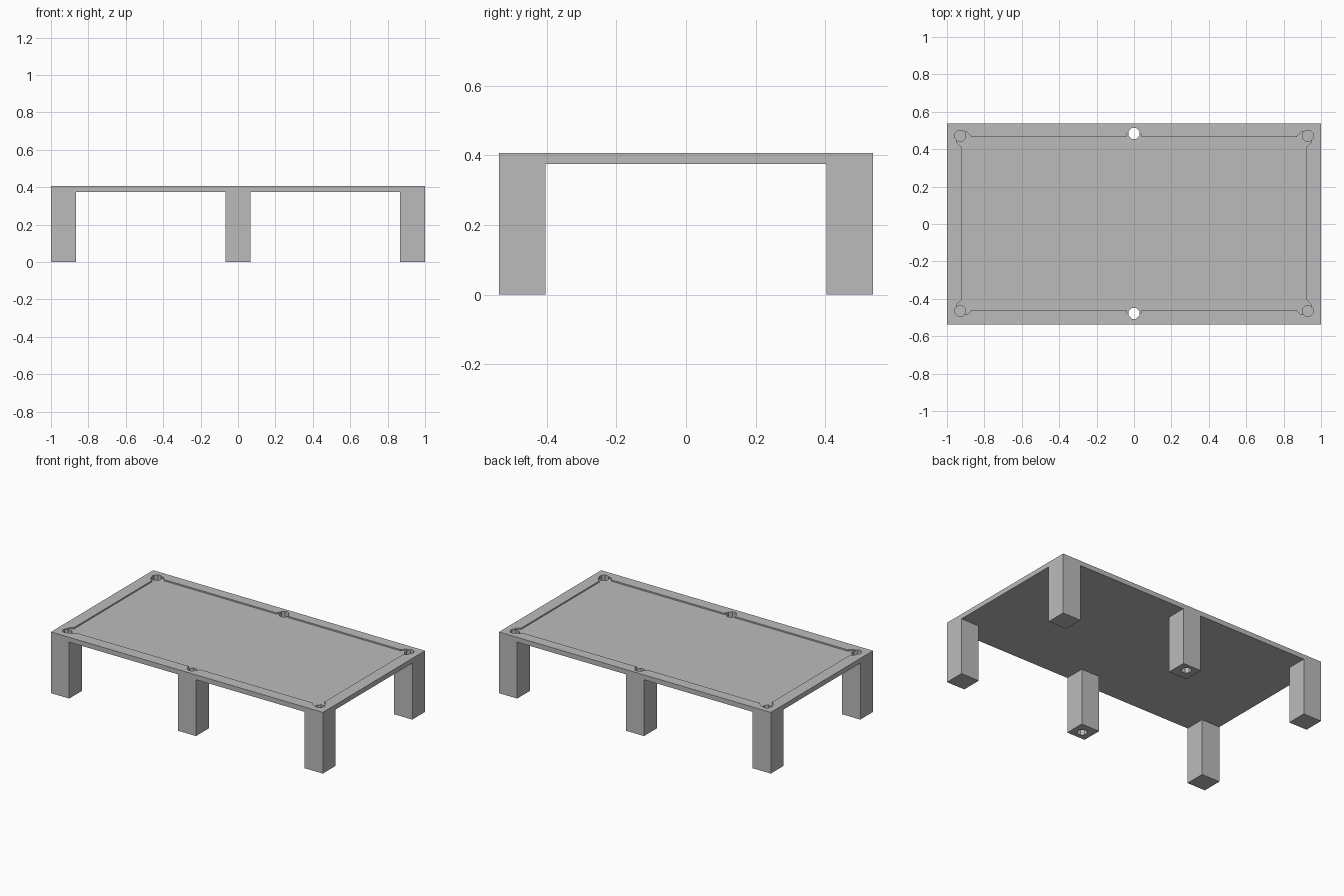
import bpy
import bmesh
import math
from mathutils import Matrix

cube = bpy.data.objects.get("Cube")
if cube:
    bpy.data.objects.remove(cube, do_unlink=True)

GREY = (0.5, 0.5, 0.5, 1.0)
mat = bpy.data.materials.new("plain grey")
mat.use_nodes = True
mat.diffuse_color = GREY
mat.node_tree.nodes["Principled BSDF"].inputs["Base Color"].default_value = GREY

HALF_Y, BED, TOP = 0.537, 0.398, 0.407
SLAB_BOTTOM, LEG = 0.375, 0.134
SHIFT = 0.003  # playing area sits slightly towards the back


def make(name, bm):
    mesh = bpy.data.meshes.new(name)
    bm.to_mesh(mesh)
    bm.free()
    mesh.materials.append(mat)
    obj = bpy.data.objects.new(name, mesh)
    bpy.context.scene.collection.objects.link(obj)
    return obj


def box(name, x0, x1, y0, y1, z0, z1):
    bm = bmesh.new()
    m = Matrix.Translation(((x0 + x1) / 2, (y0 + y1) / 2, (z0 + z1) / 2))
    m = m @ Matrix.Diagonal((x1 - x0, y1 - y0, z1 - z0, 1))
    bmesh.ops.create_cube(bm, size=1, matrix=m)
    return make(name, bm)


def prism(name, x, y, z0, z1, r, sides=8):
    bm = bmesh.new()
    m = Matrix.Translation((x, y, (z0 + z1) / 2)) @ Matrix.Rotation(math.pi / sides, 4, "Z")
    bmesh.ops.create_cone(bm, cap_ends=True, segments=sides, radius1=r, radius2=r,
                          depth=z1 - z0, matrix=m)
    return make(name, bm)


def combine(obj, tool, operation, keep=False):
    mod = obj.modifiers.new("cut", "BOOLEAN")
    mod.operation, mod.object, mod.solver = operation, tool, "EXACT"
    bpy.context.view_layer.objects.active = obj
    bpy.ops.object.modifier_apply(modifier=mod.name)
    if not keep:
        bpy.data.objects.remove(tool, do_unlink=True)


# Table slab with six square legs, and the raised rim around the bed
body = box("table_body", -1, 1, -HALF_Y, HALF_Y, SLAB_BOTTOM, BED)
rim = box("rim", -1, 1, -HALF_Y, HALF_Y, BED, TOP)
for x in (-1, -LEG / 2, 1 - LEG):
    for y in (-HALF_Y, HALF_Y - LEG):
        combine(body, box("leg", x, x + LEG, y, y + LEG, 0, BED), "UNION")
combine(rim, box("bed_cutter", -0.922, 0.922, -0.463 + SHIFT, 0.463 + SHIFT, 0.3, 0.5),
        "DIFFERENCE")

# Pockets: the middle ones run right through their legs, the corner ones are blind
for sx in (-1, 0, 1):
    for sy in (-1, 1):
        x = 0.929 * sx
        y = (0.469 if sx else 0.481) * sy + SHIFT
        flare = prism("flare_cutter", x - 0.02 * sx, y - 0.02 * sy, 0.3, 0.5, 0.042)
        combine(rim, flare, "DIFFERENCE")
        pocket = prism("pocket_cutter", x, y, 0.2 if sx else -0.1, 0.5, 0.031)
        combine(rim, pocket, "DIFFERENCE", keep=True)
        combine(body, pocket, "DIFFERENCE")
